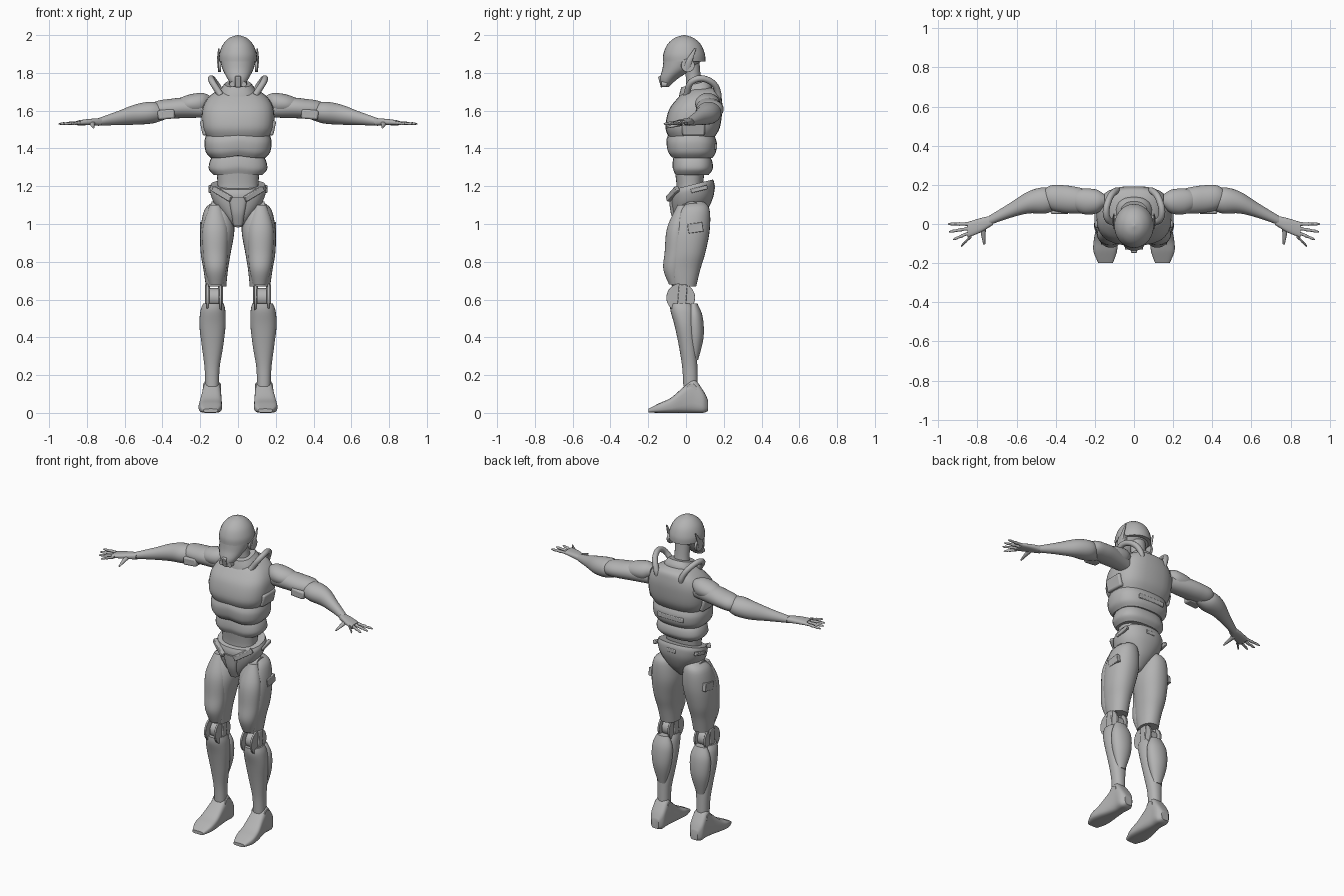
import bpy
import bmesh
import math
from mathutils import Vector, Matrix

UNIT = 0.01  # all part sizes below are written in hundredths

cube = bpy.data.objects.get("Cube")
if cube:
    bpy.data.objects.remove(cube)

grey = bpy.data.materials.new("plain grey")
grey.use_nodes = True
tone = (0.45, 0.45, 0.45, 1)
grey.diffuse_color = tone
grey.node_tree.nodes["Principled BSDF"].inputs["Base Color"].default_value = tone


def finish(bm, name, mirror=False, bevel=0):
    """Turn a bmesh into a shaded object, optionally mirrored left to right."""
    bmesh.ops.recalc_face_normals(bm, faces=bm.faces)
    mesh = bpy.data.meshes.new(name)
    bm.to_mesh(mesh)
    bm.free()
    mesh.materials.append(grey)
    obj = bpy.data.objects.new(name, mesh)
    bpy.context.collection.objects.link(obj)
    bpy.ops.object.select_all(action="DESELECT")
    obj.select_set(True)
    bpy.context.view_layer.objects.active = obj
    bpy.ops.object.shade_smooth_by_angle(angle=math.radians(35))
    if bevel:
        mod = obj.modifiers.new("Bevel", "BEVEL")
        mod.width = bevel * UNIT
        mod.segments = 2
    if mirror:
        obj.modifiers.new("Mirror", "MIRROR").use_mirror_merge = False
    return obj


def ring(x=0, y=0, z=0, wide=1, deep=1):
    return Vector((x, y, z, wide, deep))


def blend(a, b, c, d, t):
    """Catmull-Rom curve between b and c."""
    return (b * 2 + (c - a) * t + (a * 2 - b * 5 + c * 4 - d) * t ** 2
            + (b * 3 - a - c * 3 + d) * t ** 3) / 2


def loft(name, rings, axis="z", power=2, mirror=False, warp=None, steps=5, sides=28):
    """Skin smooth superellipse sections that stand across the given axis."""
    across, along = {"x": ("Y", "Z"), "y": ("X", "Z"), "z": ("X", "Y")}[axis]
    units = dict(zip("XYZ", Matrix.Identity(3)))
    ends = [rings[0]] + list(rings) + [rings[-1]]
    path = [blend(*ends[i:i + 4], s / steps) for i in range(len(rings) - 1) for s in range(steps)]
    path.append(rings[-1])
    bm = bmesh.new()
    loops = []
    for sec in path:
        centre, wide, deep = Vector(sec[:3]), max(sec[3], 0.2), max(sec[4], 0.2)
        loop = []
        for k in range(sides):
            c, s = math.cos(math.tau * k / sides), math.sin(math.tau * k / sides)
            u = math.copysign(abs(c) ** (2 / power), c) * wide
            v = math.copysign(abs(s) ** (2 / power), s) * deep
            p = centre + units[across] * u + units[along] * v
            if warp:
                p = warp(p)
            p.z = max(p.z, 0)
            loop.append(bm.verts.new(p * UNIT))
        loops.append(loop)
    for low, high in zip(loops, loops[1:]):
        for k in range(sides):
            n = (k + 1) % sides
            bm.faces.new((low[k], low[n], high[n], high[k]))
    bm.faces.new(loops[0])
    bm.faces.new(loops[-1])
    return finish(bm, name, mirror)


def block(name, centre, size, turn=(0, 0, 0), bevel=0.4, mirror=True):
    """Bevelled box; turn is in degrees about x, y and z."""
    bm = bmesh.new()
    bmesh.ops.create_cube(bm, size=1)
    spin = Matrix.Identity(4)
    for angle, axis in zip(turn, "XYZ"):
        spin = Matrix.Rotation(math.radians(angle), 4, axis) @ spin
    move = Matrix.Translation(Vector(centre) * UNIT) @ spin @ Matrix.Diagonal((*(Vector(size) * UNIT), 1))
    bm.transform(move)
    return finish(bm, name, mirror, bevel)


def disc(name, centre, radius, depth, axis="x"):
    """Mirrored round joint cap lying across the given axis."""
    bm = bmesh.new()
    bmesh.ops.create_cone(bm, cap_ends=True, segments=32, radius1=radius * UNIT,
                          radius2=radius * UNIT, depth=depth * UNIT)
    spin = Matrix.Rotation(math.pi / 2, 4, "Y" if axis == "x" else "X")
    bm.transform(Matrix.Translation(Vector(centre) * UNIT) @ spin)
    return finish(bm, name, True, bevel=0.15)


def hose(name, points, radius):
    """Mirrored round tube through the points."""
    curve = bpy.data.curves.new(name, "CURVE")
    curve.dimensions = "3D"
    curve.bevel_depth = radius * UNIT
    curve.use_fill_caps = True
    spline = curve.splines.new("BEZIER")
    spline.bezier_points.add(len(points) - 1)
    for knot, p in zip(spline.bezier_points, points):
        knot.co = Vector(p) * UNIT
        knot.handle_left_type = knot.handle_right_type = "AUTO"
    curve.materials.append(grey)
    obj = bpy.data.objects.new(name, curve)
    bpy.context.collection.objects.link(obj)
    obj.modifiers.new("Mirror", "MIRROR").use_mirror_merge = False


def chevron(p):
    """Lift the front of a band towards its middle."""
    lift = max(0, -p.y) * max(0, 1 - abs(p.x) / 9) * 0.15
    return p + Vector((0, 0, lift))


def lean(p):
    """Raise the back of the pelvis above its front."""
    return p + Vector((0, 0, p.y * 0.25))


# Head: helmet dome, tapering face mask, breather and ear fins
loft("helmet", [ring(y=-1, z=186, wide=10, deep=11.2), ring(y=-1, z=190, wide=9.9, deep=11),
                ring(y=-1, z=195, wide=8, deep=8.9), ring(y=-1, z=198.5, wide=4.6, deep=5),
                ring(y=-1, z=200, wide=0.4, deep=0.4)])
loft("face_mask", [ring(y=-1.5, z=187, wide=9.5, deep=10.4), ring(y=-4.5, z=182, wide=8.2, deep=8),
                   ring(y=-9, z=177, wide=5.6, deep=4.8), ring(y=-11.3, z=172.5, wide=2.8, deep=2)])
block("breather", (0, -12.6, 175.5), (3, 3, 6), (15, 0, 0), mirror=False)
disc("breather_filters", (3, -11.5, 174), 1.5, 3, axis="y")
disc("ear_caps", (9.7, 1, 184), 3.6, 1.6)
loft("ear_fins", [ring(x=10, y=0, z=181, wide=0.5, deep=1.6), ring(x=10.5, y=2, z=187, wide=0.6, deep=1.6),
                  ring(x=10.2, y=5, z=193, wide=0.3, deep=0.5)], mirror=True)

# Neck and collar
loft("neck", [ring(y=5, z=166, wide=6, deep=5), ring(y=4, z=176, wide=4.6, deep=4),
              ring(y=3, z=188, wide=5, deep=4)])
loft("collar", [ring(y=5, z=167, wide=10, deep=9), ring(y=5, z=170, wide=9, deep=8.4),
                ring(y=4.5, z=173, wide=7, deep=7)], power=2.5, warp=lean)
hose("collar_hoses", [(9, 0, 168), (14, 4, 176), (13, 12, 176), (9, 17, 169), (8, 16, 164)], 1.7)

# Torso: chest shell, two belly bands and the waist
loft("chest", [ring(y=3, z=145, wide=16, deep=11.5), ring(y=3.5, z=151, wide=18.8, deep=14.4),
               ring(y=5, z=160, wide=19, deep=14.2), ring(y=7, z=166, wide=16.5, deep=12),
               ring(y=8.5, z=170, wide=12, deep=9.4), ring(y=8.5, z=172, wide=7, deep=6)], power=2.7)
loft("upper_belly_band", [ring(y=3, z=135, wide=14.5, deep=11), ring(y=3, z=138, wide=17, deep=12.8),
                          ring(y=3, z=143, wide=17.8, deep=13.3), ring(y=3, z=147, wide=17, deep=12)],
     power=2.6, warp=chevron)
loft("lower_belly_band", [ring(y=3, z=126, wide=13, deep=9), ring(y=3.5, z=129, wide=15.4, deep=10.6),
                          ring(y=3.5, z=133, wide=15, deep=10.4), ring(y=3, z=137, wide=13, deep=9)],
     power=2.6, warp=chevron)
loft("waist", [ring(y=2, z=114, wide=11.5, deep=7.5), ring(y=2, z=120, wide=10.8, deep=7),
               ring(y=2, z=129, wide=11.5, deep=8)], power=2.4)
block("side_ribs", (17.5, 4, 151), (4, 12, 8), (0, 12, 0), bevel=1)
block("back_plate", (0, 15.2, 141), (18, 2.5, 3), bevel=0.5, mirror=False)

# Pelvis: basin, belt straps, groin guard and hip sockets
loft("pelvis", [ring(y=1, z=99, wide=3, deep=4), ring(y=2.5, z=104, wide=7.5, deep=8.4),
                ring(y=3.5, z=111, wide=13, deep=11), ring(y=3.5, z=117, wide=15, deep=11.6),
                ring(y=3.5, z=120, wide=14.4, deep=10.8)], power=2.3, warp=lean)
block("belt_straps", (8.5, -7, 116), (12, 2.4, 3), (0, -28, 28))
loft("groin_guard", [ring(y=-3, z=99, wide=2.4, deep=2.4), ring(y=-5.5, z=106, wide=3.6, deep=2.6),
                     ring(y=-7, z=114, wide=5, deep=2)], power=3)
block("hip_clasps", (14.6, 7, 118.5), (2, 9, 2.2), (14, 0, 0))
block("tail_clasp", (0, 14.6, 119.5), (6, 1.5, 2.4), mirror=False)
disc("hip_joints", (10, 3, 107), 5, 8)

# Thighs with a raised front shell and an outer pocket plate
loft("thighs", [ring(x=9, y=5, z=112, wide=3, deep=4), ring(x=10.5, y=4, z=108, wide=7, deep=8.4),
                ring(x=10.9, y=2, z=97, wide=9, deep=10.6), ring(x=11.8, y=0.5, z=85, wide=8, deep=9.8),
                ring(x=11.8, y=-1, z=76, wide=6.5, deep=8.6), ring(x=11.6, y=-1, z=67, wide=5.4, deep=6.4)],
     power=2.2, mirror=True)
loft("thigh_shells", [ring(x=12, y=-2, z=110, wide=3, deep=2.5), ring(x=12, y=-4.6, z=98, wide=6.7, deep=5.4),
                      ring(x=12, y=-5.5, z=85, wide=6.6, deep=5.8), ring(x=11.8, y=-6.6, z=76, wide=5.7, deep=5.4),
                      ring(x=11.6, y=-6, z=68, wide=3.6, deep=3)], mirror=True)
block("thigh_pockets", (19, 5, 98), (2.4, 8, 5), (8, 0, 0), bevel=0.3)

# Knees: hub, round cheek plates and struts
disc("knee_hubs", (12.6, -2, 61), 5, 5)
for side, x in (("inner", 9.2), ("outer", 16.2)):
    disc(side + "_knee_plates", (x, -2.8, 61), 7.6, 1.2)
    block(side + "_knee_struts", (x, -2, 61), (2.6, 4.5, 14), (-4, 0, 0))

# Shins and calves
loft("shins", [ring(x=13, y=-2.5, z=58, wide=5.4, deep=5.8), ring(x=13.3, y=-1.6, z=54, wide=6.6, deep=6.6),
               ring(x=13.5, y=-0.4, z=46, wide=6.9, deep=5.6), ring(x=13.5, y=1, z=35, wide=5.6, deep=4.7),
               ring(x=13.7, y=2, z=24, wide=4, deep=4), ring(x=13.7, y=2.4, z=14, wide=3.6, deep=3.8)],
     power=2.2, mirror=True)
loft("calves", [ring(x=13.4, y=4, z=58, wide=4, deep=2), ring(x=13.4, y=4.6, z=51, wide=6.6, deep=4.2),
                ring(x=13.5, y=5, z=40, wide=6, deep=4.3), ring(x=13.6, y=4.6, z=28, wide=2.6, deep=1.8)],
     mirror=True)

# Feet: wedge from tall ankle to flat toe
loft("feet", [ring(x=13.8, y=11.6, z=4, wide=2.6, deep=3), ring(x=13.8, y=9, z=6, wide=4.6, deep=6),
              ring(x=13.8, y=4, z=9, wide=4.8, deep=9), ring(x=14, y=-1, z=7, wide=5.2, deep=7),
              ring(x=14.5, y=-8, z=4, wide=6, deep=4), ring(x=14.7, y=-14, z=2.6, wide=6, deep=2.6),
              ring(x=14.5, y=-19.8, z=1.2, wide=3.8, deep=1)], axis="y", power=3.4, mirror=True)
disc("ankle_caps", (13.8, 3, 13), 2.6, 9.4)

# Arms: shoulder caps, upper arms, elbows and forearms
loft("shoulder_caps", [ring(x=15, y=12, z=165, wide=3, deep=3), ring(x=19, y=11.5, z=164, wide=6, deep=5.4),
                       ring(x=25, y=11.5, z=163.5, wide=6.6, deep=5.2), ring(x=30, y=12, z=163, wide=5, deep=4),
                       ring(x=34, y=12, z=163, wide=1, deep=1)], axis="x", mirror=True)
loft("upper_arms", [ring(x=16, y=11, z=161, wide=4.6, deep=4.6), ring(x=28, y=12, z=161.5, wide=6.6, deep=5.4),
                    ring(x=36, y=12.8, z=161, wide=7, deep=5.2), ring(x=43, y=13.5, z=160.5, wide=6, deep=4.6),
                    ring(x=48, y=13.5, z=160, wide=2, deep=2)], axis="x", mirror=True)
block("elbow_clasps", (38, 8, 158), (9, 6, 5), (0, 5, 0), bevel=1)
loft("forearms", [ring(x=38, y=11.5, z=159, wide=3, deep=3.4), ring(x=45, y=12, z=159, wide=6.6, deep=5.7),
                  ring(x=54, y=11, z=158, wide=5.6, deep=5.4), ring(x=64, y=6.6, z=156, wide=3.7, deep=3.6),
                  ring(x=74, y=1.8, z=154, wide=2.4, deep=2)], axis="x", mirror=True)

# Hands: palm, four jointed fingers and a thumb
loft("palms", [ring(x=72, y=2, z=154, wide=2.4, deep=1.9), ring(x=78, y=-0.5, z=154, wide=3.6, deep=1.7),
               ring(x=85, y=-3, z=153.5, wide=4, deep=1.3)], axis="x", power=2.6, mirror=True)
knuckle_y = (0, -2, -4, -6)
tips = ((95, 0), (94.5, -4), (92.5, -8), (88.5, -11.5))
for finger, base_y, (tip_x, tip_y) in zip(("little", "ring", "middle", "index"), knuckle_y, tips):
    start, end = Vector((83, base_y, 153.6)), Vector((tip_x, tip_y, 153))
    girths = (0.9, 1.05, 0.75, 0.9, 0.65, 0.75, 0.3)
    joints = [ring(*start.lerp(end, i / 6), wide=g, deep=g) for i, g in enumerate(girths)]
    loft(finger + "_fingers", joints, axis="x", mirror=True, steps=3, sides=12)
loft("thumbs", [ring(x=77, y=-1, z=153.6, wide=1.6, deep=1.3), ring(x=77, y=-5, z=152.5, wide=1.2, deep=1.1),
                ring(x=76.5, y=-10.5, z=151, wide=0.5, deep=0.4)], axis="y", mirror=True, sides=12)
bpy.ops.object.select_all(action="DESELECT")
